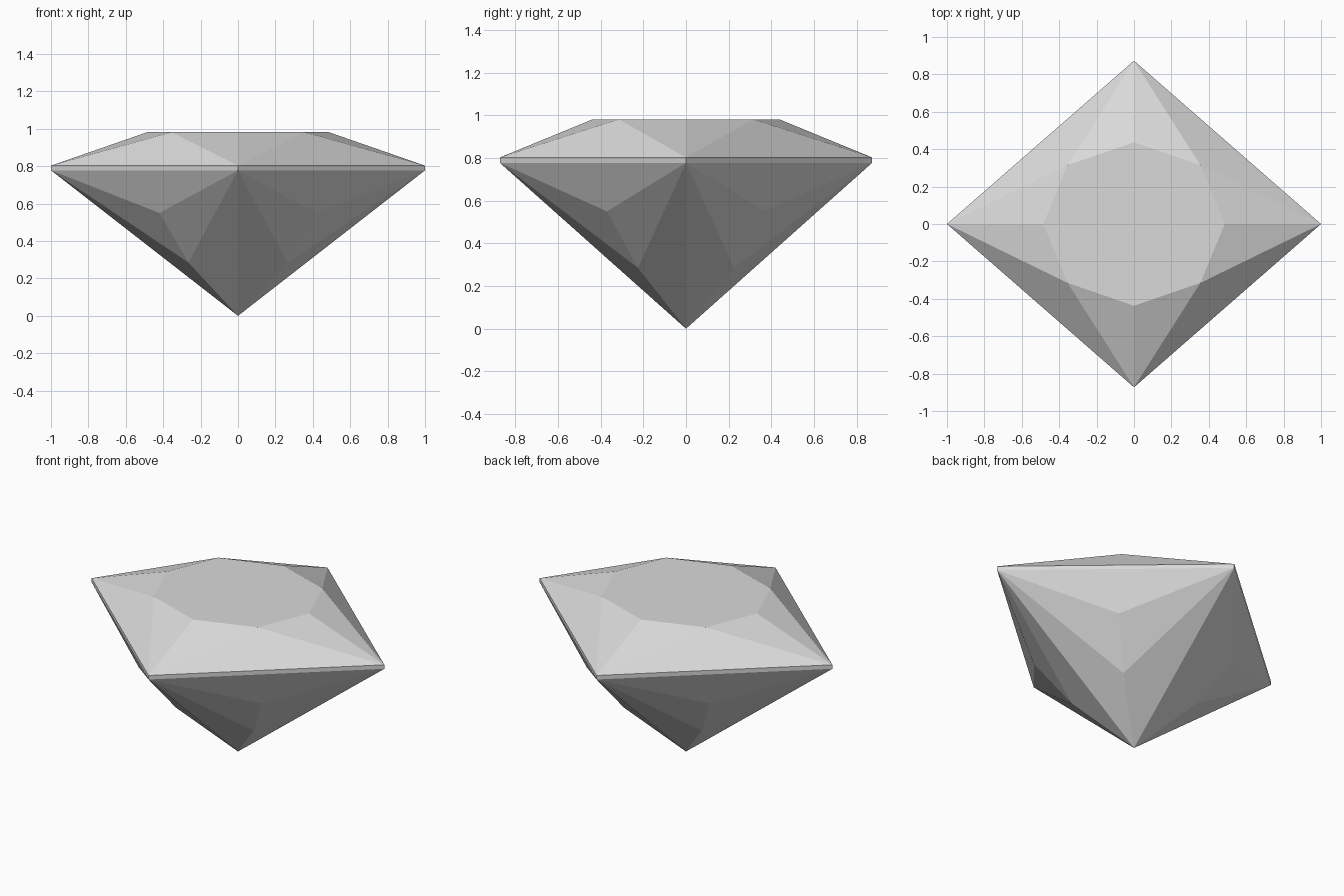
import bpy
import bmesh

cube = bpy.data.objects.get("Cube")
if cube:
    bpy.data.objects.remove(cube, do_unlink=True)

# Pale grey stone
stone = bpy.data.materials.new("pale_grey_stone")
stone.use_nodes = True
grey = (0.7, 0.7, 0.7, 1)
stone.diffuse_color = grey
stone.node_tree.nodes["Principled BSDF"].inputs["Base Color"].default_value = grey

bm = bmesh.new()
CORNERS = [(1, 0), (0, 1), (-1, 0), (0, -1)]
SIDES = [(1, 1), (-1, 1), (-1, -1), (1, -1)]


def ring(directions, rx, ry, z):
    return [bm.verts.new((dx * rx, dy * ry, z)) for dx, dy in directions]


# Rings of points, from the table down to the culet
table_corner = ring(CORNERS, 0.485, 0.437, 0.982)
table_side = ring(SIDES, 0.355, 0.315, 0.982)
girdle_top = ring(CORNERS, 1, 0.873, 0.803)
girdle_low = ring(CORNERS, 1, 0.873, 0.778)
upper_side = ring(SIDES, 0.42, 0.37, 0.55)
lower_side = ring(SIDES, 0.265, 0.225, 0.285)
culet = bm.verts.new((0, 0, 0))

# Flat table on top
bm.faces.new([v for pair in zip(table_corner, table_side) for v in pair])

for i in range(4):
    j = (i + 1) % 4
    a, b = girdle_top[i], girdle_top[j]
    c, d = girdle_low[i], girdle_low[j]
    t, p, q = table_side[i], upper_side[i], lower_side[i]
    # Crown, girdle band and pavilion facets of one side
    for facet in (
        (a, b, t), (a, t, table_corner[i]), (b, table_corner[j], t),
        (c, d, b, a),
        (d, c, p), (c, q, p), (d, p, q), (c, culet, q), (d, q, culet),
    ):
        bm.faces.new(facet)

bmesh.ops.recalc_face_normals(bm, faces=bm.faces[:])
mesh = bpy.data.meshes.new("cut_gem")
bm.to_mesh(mesh)
bm.free()
mesh.materials.append(stone)
gem = bpy.data.objects.new("cut_gem", mesh)
bpy.context.collection.objects.link(gem)
